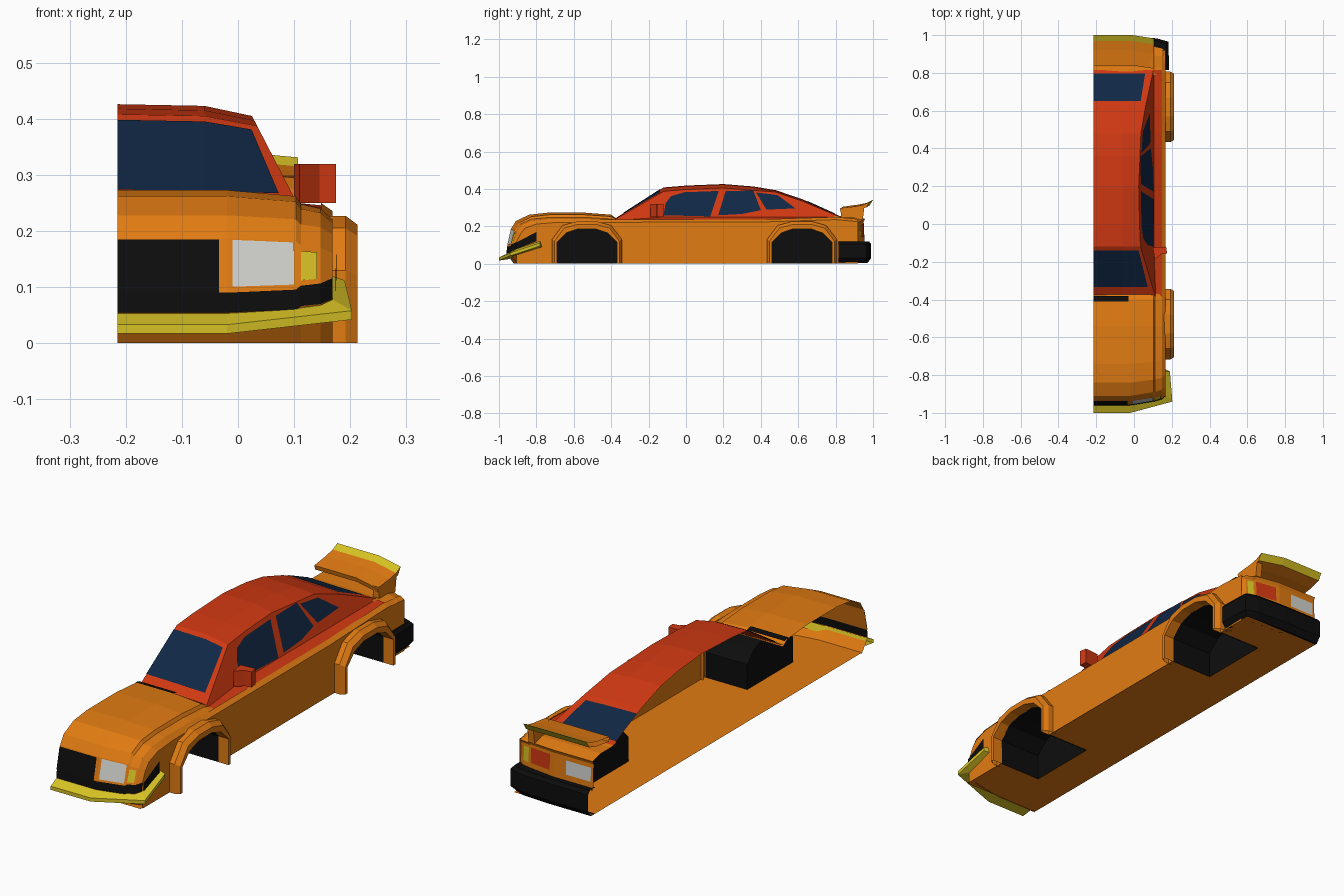
import bpy, bmesh
from mathutils import Vector as V

if "Cube" in bpy.data.objects:
    bpy.data.objects.remove(bpy.data.objects["Cube"])

CUT = -0.215   # open section plane of the half car
MATS = []
def mat(name, c):
    m = bpy.data.materials.new(name)
    m.diffuse_color = (*c, 1)
    m.use_nodes = True
    m.node_tree.nodes["Principled BSDF"].inputs["Base Color"].default_value = m.diffuse_color
    MATS.append(m)
    return len(MATS) - 1
ORANGE = mat("orange_paint", (0.76, 0.20, 0.006))
RED = mat("red_paint", (0.63, 0.04, 0.006))
GLASS = mat("dark_blue_glass", (0.005, 0.02, 0.058))
BLACK = mat("black_trim", (0.004, 0.004, 0.004))
YELLOW = mat("yellow_trim", (0.68, 0.54, 0.018))
WHITE = mat("white_lamp", (0.65, 0.65, 0.62))

def make(name, verts, faces, cols):
    me = bpy.data.meshes.new(name)
    me.from_pydata([tuple(v) for v in verts], [], faces)
    for m in MATS:
        me.materials.append(m)
    for p, c in zip(me.polygons, cols):
        p.material_index = c
    bm = bmesh.new()
    bm.from_mesh(me)
    bmesh.ops.remove_doubles(bm, verts=bm.verts, dist=0.0004)
    bmesh.ops.recalc_face_normals(bm, faces=bm.faces)
    bm.to_mesh(me)
    bm.free()
    ob = bpy.data.objects.new(name, me)
    bpy.context.collection.objects.link(ob)
    return ob

def loft(name, rings, col, closed=False, cap0=False, cap1=False):
    """Skin between rings; col is a colour or a rule f(ring, column)."""
    n = len(rings[0])
    f = col if callable(col) else (lambda i, j: col)
    faces, cols = [], []
    for i in range(len(rings) - 1):
        for j in range(n if closed else n - 1):
            k = (j + 1) % n
            faces.append((i*n + j, i*n + k, (i+1)*n + k, (i+1)*n + j))
            cols.append(f(i, j))
    for on, i in ((cap0, 0), (cap1, len(rings) - 1)):
        if on:
            faces.append(tuple(range(i*n, i*n + n)))
            cols.append(f(0, 0))
    return make(name, [v for r in rings for v in r], faces, cols)

def plate(name, quads, col, out):
    """Thin painted plates lifted slightly off the surface."""
    verts, faces = [], []
    for q in quads:
        q = [V(p) for p in q]
        nrm = (q[2] - q[0]).cross(q[3] - q[1]).normalized()
        if nrm.dot(V(out)) < 0:
            nrm = -nrm
        faces.append(tuple(range(len(verts), len(verts) + len(q))))
        verts += [p + nrm*0.0025 for p in q]
    return make(name, verts, faces, [col]*len(faces))

def patch(a, b, j, u0, u1, v0, v1):
    """Sub-quad between columns j and j+1 of two rings."""
    def at(u, v):
        lo = V(a[j]).lerp(V(a[j+1]), u)
        hi = V(b[j]).lerp(V(b[j+1]), u)
        return lo.lerp(hi, v)
    return [at(u0, v0), at(u1, v0), at(u1, v1), at(u0, v1)]

def interp(tab, y):
    if y <= tab[0][0]:
        return tab[0][1]
    for (a, p), (b, q) in zip(tab, tab[1:]):
        if y <= b:
            return p + (q - p)*(y - a)/(b - a)
    return tab[-1][1]

# hood, nose and front bumper band
XS = [CUT, -0.02, 0.103, 0.112, 0.147, 0.168]
DROP = [0, 0, 0.011, 0.025, 0.033, 0.052]
DY = [0, 0, 0.02, 0.022, 0.032, 0.05]
def ring(y, z, drop, sweep):
    return [(x, y + s*sweep, z - d*drop) for x, d, s in zip(XS, DROP, DY)]
hood = [ring(*s) for s in [(-0.92, 0.0, 0, 1), (-0.96, 0.055, -0.45, 1), (-0.957, 0.09, -0.5, 1),
        (-0.935, 0.187, 0.5, 1), (-0.91, 0.228, 0.65, 1), (-0.84, 0.262, 0.9, 0.8),
        (-0.74, 0.273, 1, 0.5), (-0.54, 0.273, 1, 0), (-0.40, 0.262, 0.9, 0), (-0.37, 0.24, 0.3, 0)]]
loft("hood_and_nose", hood, lambda i, j: BLACK if i == 1 else ORANGE)
lo, hi = hood[2], hood[3]
F = (0, -1, 0)
plate("grille", [patch(lo, hi, 0, 0, 0.93, 0.0, 0.97)], BLACK, F)
plate("headlight", [patch(lo, hi, 1, 0.08, 0.97, 0.1, 0.97)], WHITE, F)
plate("front_indicator", [patch(lo, hi, 3, 0.0, 0.8, 0.12, 0.85)], YELLOW, F)
plate("front_bumper_side", [[(0.171, -0.908, 0.078), (0.171, -0.908, 0.113),
      (0.173, -0.80, 0.17), (0.173, -0.80, 0.12)]], BLACK, (1, 0, 0))
plate("cowl_vent", [[(CUT, -0.41, 0.264), (-0.03, -0.41, 0.264),
      (-0.03, -0.383, 0.258), (CUT, -0.383, 0.258)]], BLACK, (0, 0, 1))

# front splitter, rising along the sides
path = [((CUT, -0.955, 0.055), (CUT, -1.0, 0.033)), ((-0.02, -0.955, 0.055), (-0.02, -1.0, 0.033)),
        ((0.165, -0.905, 0.08), (0.203, -0.94, 0.058)), ((0.168, -0.78, 0.12), (0.19, -0.78, 0.112))]
loft("front_splitter", [[a, b, (b[0], b[1], b[2] - 0.016), (a[0], a[1] + 0.01, a[2] - 0.03)]
     for a, b in path], YELLOW, closed=True, cap1=True)

# wheel arches: flare, open well
OPEN = [(-0.16, 0), (-0.16, 0.115), (-0.11, 0.165), (-0.045, 0.187)]
EDGE = [(-0.187, 0), (-0.187, 0.13), (-0.13, 0.205), (-0.05, 0.227)]
def full(p):
    return p + [(-a, b) for a, b in reversed(p)]
ARCH_Y = {"front": -0.53, "rear": 0.62}
for tag, c in ARCH_Y.items():
    def at(x, pts, s=1.0):
        return [(x, c + a*s, b*s) for a, b in full(pts)]
    loft(tag + "_arch_flare", [at(0.155, EDGE), at(0.192, EDGE), at(0.213, EDGE, 0.93),
         at(0.213, OPEN), at(0.165, OPEN)], ORANGE)
    loft(tag + "_wheel_well", [at(0.168, OPEN), at(-0.04, OPEN)], BLACK, cap1=True)

# body side, with its lower edge following the wheel openings
TOP = [(-0.907, 0.115), (-0.885, 0.16), (-0.86, 0.19), (-0.80, 0.212), (-0.71, 0.221),
       (0.4, 0.223), (0.8, 0.236), (0.92, 0.225)]
st = [(y, 0) for y, _ in TOP[:4]]
st += [(-0.53 + a, b) for a, b in full(OPEN)] + [(0.0, 0), (0.4, 0)]
st += [(0.62 + a, b) for a, b in full(OPEN)] + [(0.8, 0), (0.92, 0)]
loft("body_side", [[(0.168, y, b), (0.168, y, interp(TOP, y)), (0.148, y, interp(TOP, y) + 0.014)]
     for y, b in st], ORANGE)

# floor pan, narrowed at the wells
verts, faces = [], []
for y0, y1, x in [(-0.92, -0.69, 0.168), (-0.69, -0.37, -0.04), (-0.37, 0.46, 0.168),
                  (0.46, 0.78, -0.04), (0.78, 0.96, 0.168)]:
    k = len(verts)
    verts += [(CUT, y0, 0.004), (x, y0, 0.004), (x, y1, 0.004), (CUT, y1, 0.004)]
    faces.append((k, k+1, k+2, k+3))
make("floor_pan", verts, faces, [ORANGE]*len(faces))

# cabin shell
def side_x(z):
    return 0.105 - (z - 0.25)*0.516
cabin = []
for y, z in [(-0.385, 0.238), (-0.12, 0.408), (0.0, 0.418), (0.2, 0.426), (0.36, 0.413),
             (0.48, 0.393), (0.62, 0.346), (0.815, 0.258)]:
    z2 = z - (0.01 if z > 0.3 else 0.004) - (0.011 if z > 0.4 else 0)
    z3 = min(0.25, z2 - 0.004)
    cabin.append([(CUT, y, z), (-0.06, y, z - 0.003), (side_x(z2), y, z2),
                  (side_x(z3), y, z3), (0.15, y, interp(TOP, y) + 0.011)])
loft("cabin_shell", cabin, RED)
def screen(a, b, v0, v1, u):
    return [patch(a, b, 0, 0, 1, v0, v1), patch(a, b, 1, 0, u, v0, v1)]
plate("windshield", screen(cabin[0], cabin[1], 0.2, 0.93, 0.84), GLASS, (0, -1, 1))
plate("rear_window", screen(cabin[6], cabin[7], 0.15, 0.9, 0.75), GLASS, (0, 1, 1))
for name, poly in {
    "front_side_window": [(-0.12, 0.258), (-0.11, 0.32), (-0.08, 0.36), (-0.01, 0.381), (0.175, 0.388), (0.13, 0.252)],
    "middle_side_window": [(0.172, 0.258), (0.212, 0.388), (0.36, 0.39), (0.40, 0.285), (0.30, 0.265)],
    "rear_side_window": [(0.375, 0.38), (0.49, 0.366), (0.585, 0.295), (0.43, 0.288)],
}.items():
    plate(name, [[(side_x(z), y, z) for y, z in poly]], GLASS, (1, 0, 1))

# door mirror
foot = [(0.10, -0.125), (0.11, -0.19), (0.145, -0.16), (0.175, -0.155), (0.17, -0.12)]
loft("door_mirror", [[(x, y, z) for x, y in foot] for z in (0.25, 0.319)], RED,
     closed=True, cap0=True, cap1=True)

# trunk deck and tail
deck = [[(x, y - s*0.8*w, z - d*k) for x, d, s in zip(XS, DROP, DY)] for y, z, k, w in
        [(0.79, 0.262, 0.5, 0), (0.83, 0.254, 0.4, 0), (0.90, 0.254, 0.4, 0.5), (0.957, 0.24, 0.4, 1),
         (0.95, 0.225, 0.3, 1), (0.955, 0.11, 0, 1)]]
loft("trunk_and_tail", deck, ORANGE)
lo, hi = deck[5], deck[4]
R = (0, 1, 0)
plate("tail_light", [patch(lo, hi, 1, 0.15, 0.97, 0.3, 0.9)], RED, R)
plate("rear_indicator", [patch(lo, hi, 3, 0.0, 0.8, 0.3, 0.9)], YELLOW, R)
plate("rear_plate", [patch(lo, hi, 0, 0.06, 0.68, 0.32, 0.85)], WHITE, R)

# rear bumper
sec = [(0.05, 0.12), (0.012, 0.12), (0, 0.105), (0, 0.03), (0.02, 0.004), (0.05, 0.004)]
pth = [(CUT, 0.99, 0, 1), (-0.02, 0.99, 0, 1), (0.12, 0.983, 0, 1), (0.182, 0.965, 1, 1), (0.186, 0.815, 1, 0)]
loft("rear_bumper", [[(x - nx*i, y - ny*i, z) for i, z in sec] for x, y, nx, ny in pth],
     BLACK, cap1=True)

# rear wing and its end support
wing = [(0.84, 0.305), (0.92, 0.316), (0.968, 0.326), (1.0, 0.342), (0.982, 0.312), (0.93, 0.297), (0.845, 0.285)]
loft("rear_wing", [[(x, y - s, z - s*0.6) for y, z in wing] for x, s in [(CUT, 0), (-0.01, 0), (0.107, 0.018)]],
     lambda i, j: YELLOW if j in (2, 3) else ORANGE, closed=True, cap1=True)
leg = [(0.83, 0.24), (0.83, 0.298), (0.955, 0.312), (0.945, 0.235)]
loft("wing_support", [[(x, y, z) for y, z in leg] for x in (0.078, 0.107)], ORANGE,
     closed=True, cap0=True, cap1=True)
